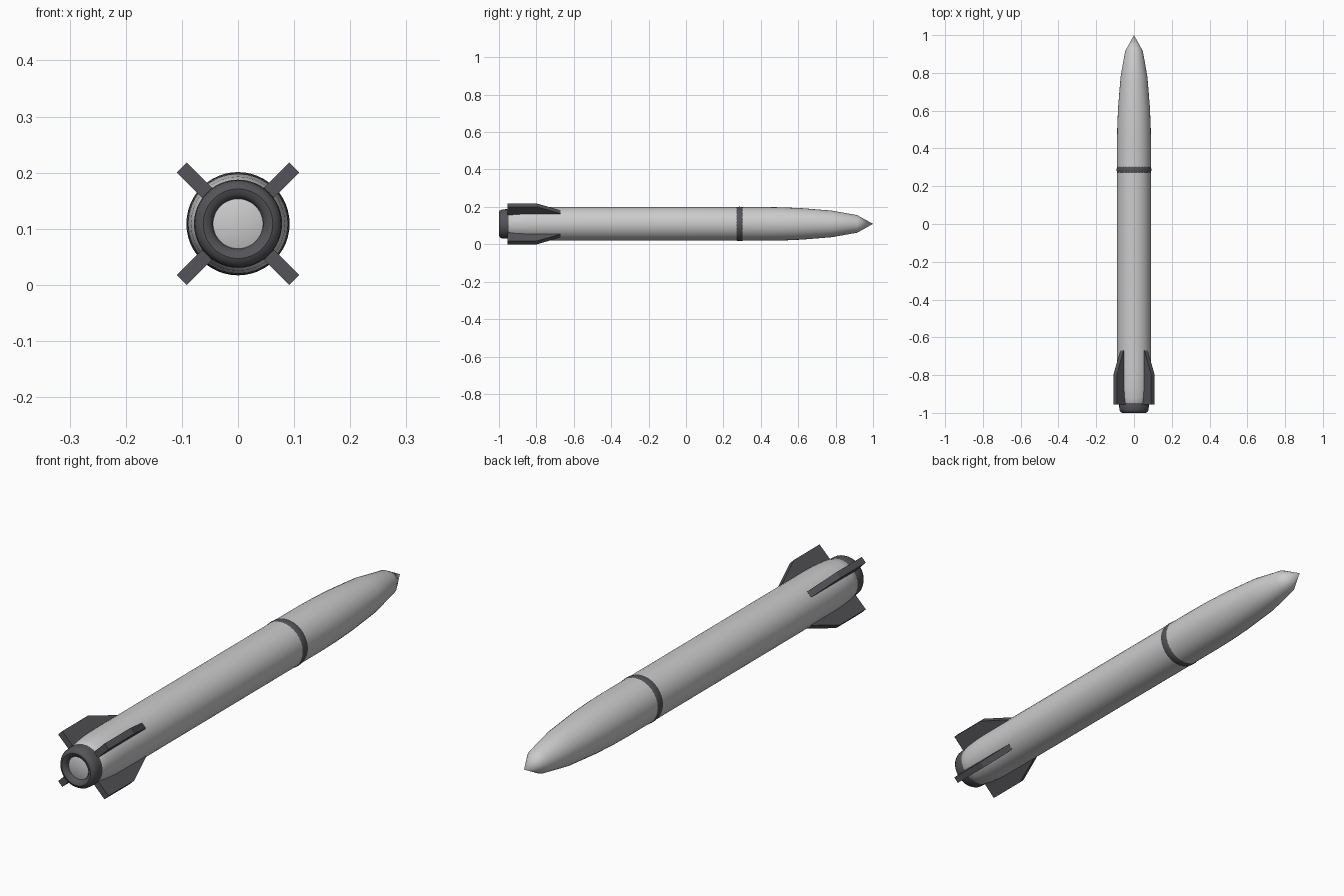
import bpy, bmesh, math
from mathutils import Matrix, Vector

if "Cube" in bpy.data.objects:
    bpy.data.objects.remove(bpy.data.objects["Cube"])

CZ = 0.109  # height of the long axis

dark = bpy.data.materials.new("dark_grey")
dark.diffuse_color = (0.09, 0.09, 0.10, 1)
dark.use_nodes = True
dark.node_tree.nodes["Principled BSDF"].inputs["Base Color"].default_value = dark.diffuse_color


def finish(name, bm, mat=None, smooth=None):
    bmesh.ops.recalc_face_normals(bm, faces=bm.faces)
    me = bpy.data.meshes.new(name)
    bm.to_mesh(me)
    bm.free()
    ob = bpy.data.objects.new(name, me)
    bpy.context.collection.objects.link(ob)
    if mat:
        me.materials.append(mat)
    if smooth:
        bpy.ops.object.select_all(action='DESELECT')
        ob.select_set(True)
        bpy.context.view_layer.objects.active = ob
        bpy.ops.object.shade_smooth_by_angle(angle=math.radians(smooth))
    return ob


def lathe(name, profile, sides, mat=None, smooth=40, closed=False):
    """Spin (y, radius) points around the long axis."""
    bm = bmesh.new()
    vs = [bm.verts.new((r, y, CZ)) for y, r in profile]
    n = len(vs)
    edges = [bm.edges.new((vs[i], vs[(i + 1) % n])) for i in range(n if closed else n - 1)]
    bmesh.ops.spin(bm, geom=vs + edges, cent=(0, 0, CZ), axis=(0, 1, 0),
                   angle=2 * math.pi, steps=sides, use_duplicate=False)
    bmesh.ops.remove_doubles(bm, verts=bm.verts, dist=1e-5)
    return finish(name, bm, mat, smooth)


# Body with pointed nose and rounded tail
lathe("body", [(-0.985, 0), (-0.982, 0.045), (-0.972, 0.064), (-0.955, 0.077),
               (-0.92, 0.084), (-0.86, 0.089), (-0.80, 0.09),
               (0.43, 0.09), (0.52, 0.0885), (0.62, 0.084), (0.78, 0.071),
               (0.915, 0.047), (1.0, 0)], 32)

# Bulged band between body and nose
lathe("band", [(0.262, 0.087), (0.274, 0.0908), (0.287, 0.092),
               (0.300, 0.0908), (0.312, 0.087)], 48, dark)

# Rounded exhaust ring
lathe("exhaust_ring", [(-0.94, 0.078), (-0.965, 0.0785), (-0.985, 0.077), (-0.996, 0.071),
                       (-1.0, 0.062), (-0.997, 0.052), (-0.99, 0.046), (-0.975, 0.043),
                       (-0.94, 0.043)], 48, dark, closed=True)

# Four diagonal fins: (y, radius) outline with thickness
outline = [(-0.955, 0.078), (-0.955, 0.1415), (-0.797, 0.1415), (-0.67, 0.09), (-0.67, 0.078)]
for i in range(4):
    bm = bmesh.new()
    face = bm.faces.new([bm.verts.new((r, y, -0.0125)) for y, r in outline])
    ext = bmesh.ops.extrude_face_region(bm, geom=[face])
    bmesh.ops.translate(bm, vec=Vector((0, 0, 0.025)),
                        verts=[g for g in ext["geom"] if isinstance(g, bmesh.types.BMVert)])
    turn = Matrix.Rotation(math.pi / 4 + i * math.pi / 2, 4, 'Y')
    bm.transform(Matrix.Translation((0, 0, CZ)) @ turn)
    finish(f"fin_{i + 1}", bm, dark)
